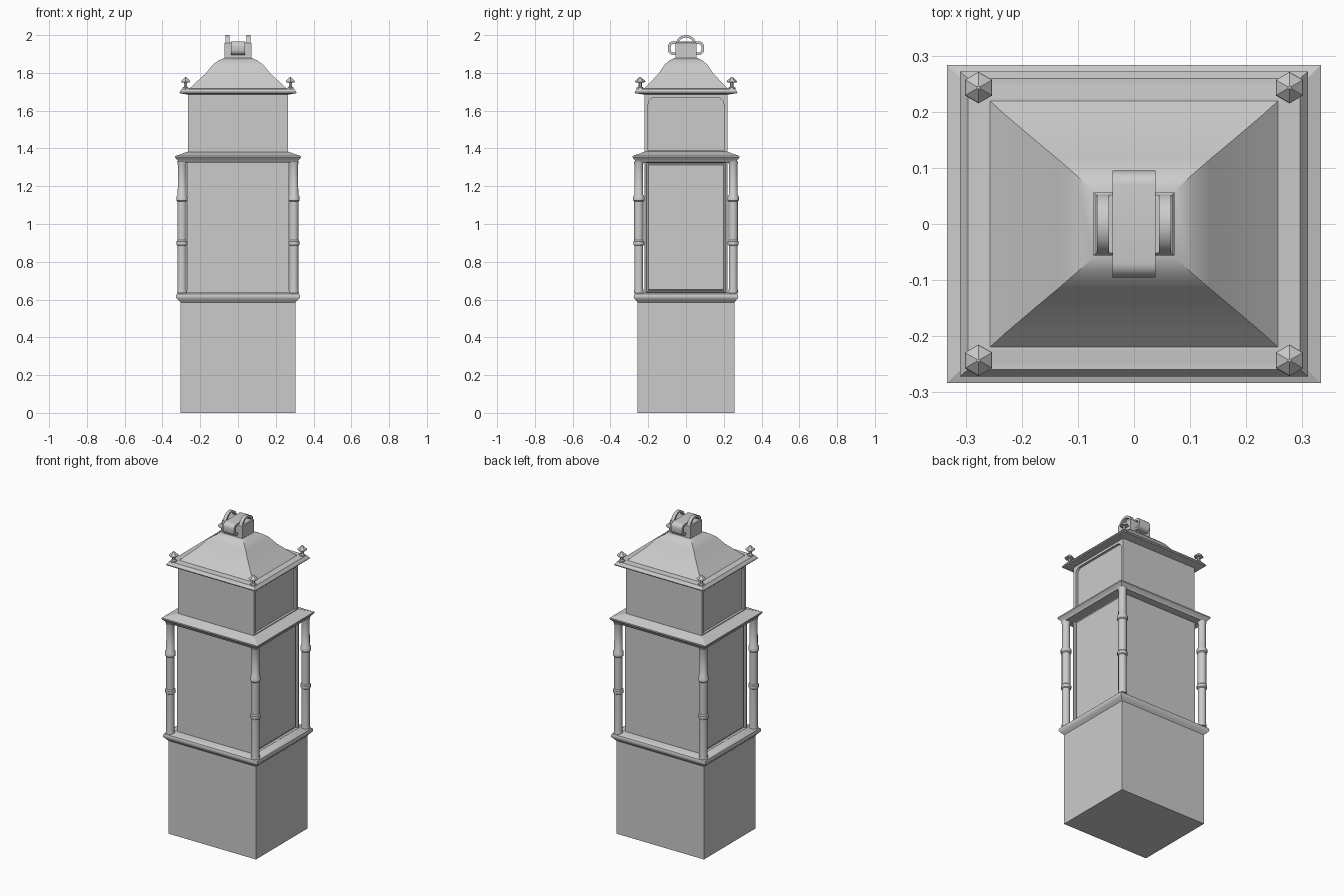
import bpy, bmesh, math

if "Cube" in bpy.data.objects:
    bpy.data.objects.remove(bpy.data.objects["Cube"])

def finish(name, bm, smooth=None):
    bmesh.ops.recalc_face_normals(bm, faces=bm.faces)
    me = bpy.data.meshes.new(name)
    bm.to_mesh(me)
    bm.free()
    ob = bpy.data.objects.new(name, me)
    bpy.context.collection.objects.link(ob)
    bpy.ops.object.select_all(action='DESELECT')
    ob.select_set(True)
    bpy.context.view_layer.objects.active = ob
    if smooth:
        bpy.ops.object.shade_smooth_by_angle(angle=math.radians(smooth))
    return ob

def skin(bm, loops, closed=False):
    """Join successive point loops with quads; cap the ends unless closed."""
    rings = [[bm.verts.new(p) for p in lp] for lp in loops]
    pairs = list(zip(rings, rings[1:])) + ([(rings[-1], rings[0])] if closed else [])
    for a, b in pairs:
        for i in range(len(a)):
            j = (i + 1) % len(a)
            bm.faces.new((a[i], a[j], b[j], b[i]))
    if not closed:
        bm.faces.new(rings[0])
        bm.faces.new(rings[-1])

def stack(name, rings, smooth=None):
    """Rectangular tiers given as (half x, half y, z)."""
    bm = bmesh.new()
    skin(bm, [[(-x, -y, z), (x, -y, z), (x, y, z), (-x, y, z)] for x, y, z in rings])
    return finish(name, bm, smooth)

def turned(name, profile, cx, cy, sides, smooth=None):
    """Lathe shape given as (radius, z)."""
    bm = bmesh.new()
    ang = [2 * math.pi * (i + 0.5) / sides for i in range(sides)]
    skin(bm, [[(cx + r * math.cos(a), cy + r * math.sin(a), z) for a in ang] for r, z in profile])
    return finish(name, bm, smooth)

def rounded(hy, hz, r, cz, n=5):
    """Rounded rectangle in the y-z plane."""
    pts = []
    for k, (sy, sz) in enumerate([(1, 1), (-1, 1), (-1, -1), (1, -1)]):
        for i in range(n + 1):
            a = math.pi / 2 * (k + i / n)
            pts.append((sy * (hy - r) + r * math.cos(a), cz + sz * (hz - r) + r * math.sin(a)))
    return pts

def band(name, outer, inner, x0, x1):
    """Closed strap running round the x axis."""
    bm = bmesh.new()
    skin(bm, [[(x, y, z) for y, z in pts] for pts, x in
              ((outer, x0), (outer, x1), (inner, x1), (inner, x0))], closed=True)
    return finish(name, bm, 35)

# plinth and its ledge
stack("plinth", [(0.305, 0.257, 0), (0.305, 0.257, 0.6)])
stack("plinth_ledge", [(0.305, 0.257, 0.585), (0.316, 0.266, 0.597), (0.327, 0.275, 0.608),
                       (0.329, 0.277, 0.618), (0.325, 0.273, 0.63), (0.31, 0.26, 0.638)], 35)

# middle body with recessed panels on both sides
mid = stack("middle_body", [(0.27, 0.22, 0.63), (0.27, 0.22, 1.335)])
bm = bmesh.new()
bm.from_mesh(mid.data)
sides = [f for f in bm.faces if abs(f.normal.x) > 0.9]
for t, d in ((0.013, 0), (0.004, -0.012), (0.008, 0), (0.006, 0.005)):
    bmesh.ops.inset_individual(bm, faces=sides, thickness=t, depth=d)
bm.to_mesh(mid.data)
bm.free()

# cornice above the columns
stack("cornice", [(0.29, 0.24, 1.325), (0.315, 0.265, 1.327), (0.32, 0.27, 1.337),
                  (0.333, 0.283, 1.352), (0.333, 0.283, 1.36), (0.265, 0.218, 1.383)])

# upper body with round-topped recesses cut into both sides
upper = stack("upper_body", [(0.265, 0.22, 1.36), (0.265, 0.22, 1.7)])
for s in (-1, 1):
    top = [p for p in rounded(0.2, 0.14, 0.035, 1.53) if p[1] > 1.53]
    outline = top + [(-0.2, 1.388), (0.2, 1.388)]
    bm = bmesh.new()
    skin(bm, [[(s * x, y, z) for y, z in outline] for x in (0.25, 0.3)])
    cutter = finish("recess_cutter", bm)
    cutter.hide_render = True
    mod = upper.modifiers.new("recess", 'BOOLEAN')
    mod.operation = 'DIFFERENCE'
    mod.solver = 'EXACT'
    mod.object = cutter
    bpy.context.view_layer.objects.active = upper
    bpy.ops.object.modifier_apply(modifier=mod.name)
    bpy.data.objects.remove(cutter)

# eave and bell-curved roof
stack("eave", [(0.265, 0.22, 1.685), (0.308, 0.27, 1.692), (0.31, 0.272, 1.698),
               (0.296, 0.259, 1.716), (0.286, 0.249, 1.716), (0.262, 0.225, 1.718)])
stack("roof", [(0.265, 0.227, 1.71), (0.23, 0.195, 1.743), (0.17, 0.144, 1.798),
               (0.135, 0.115, 1.842), (0.104, 0.088, 1.865), (0.073, 0.06, 1.879)], 30)

# corner columns and roof finials
column = [(0.027, 0.635), (0.024, 0.66), (0.024, 0.885), (0.03, 0.89), (0.03, 0.908), (0.025, 0.914),
          (0.025, 1.118), (0.031, 1.124), (0.031, 1.145), (0.024, 1.155), (0.023, 1.31), (0.027, 1.33)]
finial = [(0.02, 1.708), (0.018, 1.722), (0.009, 1.728), (0.009, 1.748), (0.028, 1.751),
          (0.026, 1.758), (0.003, 1.778)]
for sx, side in ((-1, "left"), (1, "right")):
    for sy, end in ((-1, "front"), (1, "back")):
        turned(f"column_{end}_{side}", column, sx * 0.296, sy * 0.25, 12, 35)
        turned(f"finial_{end}_{side}", finial, sx * 0.277, sy * 0.243, 6)

# top block, the strap looping out front and back, and two arched rings
stack("top_block", [(0.072, 0.056, 1.865), (0.072, 0.056, 1.957), (0.068, 0.052, 1.962)])
band("handle_strap", rounded(0.095, 0.036, 0.026, 1.931), rounded(0.081, 0.022, 0.014, 1.931), -0.038, 0.038)
ring = [2 * math.pi * i / 24 for i in range(24)]
for s, side in ((-1, "left"), (1, "right")):
    band(f"arched_ring_{side}", [(0.054 * math.cos(a), 1.95 + 0.05 * math.sin(a)) for a in ring],
         [(0.041 * math.cos(a), 1.95 + 0.037 * math.sin(a)) for a in ring], s * 0.045, s * 0.066)
